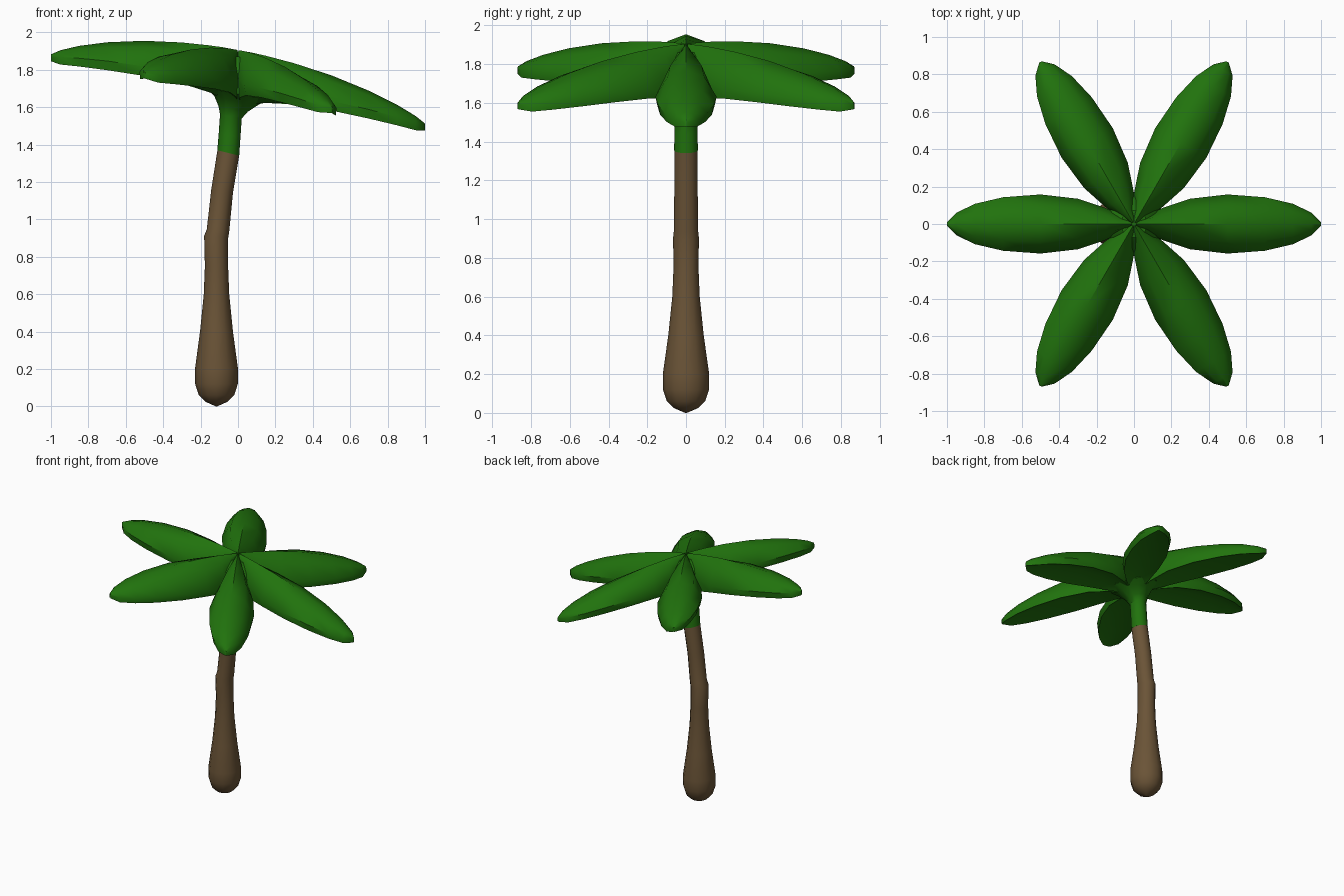
import bpy, bmesh
from math import cos, sin, pi

old = bpy.data.objects.get("Cube")
if old:
    bpy.data.objects.remove(old, do_unlink=True)


def material(name, rgb):
    m = bpy.data.materials.new(name)
    m.use_nodes = True
    m.diffuse_color = (*rgb, 1)
    m.node_tree.nodes["Principled BSDF"].inputs["Base Color"].default_value = (*rgb, 1)
    return m


BARK = material("bark_brown", (0.145, 0.088, 0.038))
LEAF = material("leaf_green", (0.015, 0.17, 0.004))
SLOPE = 0.185  # sideways tilt of the crown


def loft(name, rings, mat, angle):
    """Skin closed rings of points and cap both ends."""
    bm = bmesh.new()
    loops = [[bm.verts.new(p) for p in ring] for ring in rings]
    n = len(loops[0])
    for a, b in zip(loops, loops[1:]):
        for i in range(n):
            j = (i + 1) % n
            bm.faces.new((a[i], a[j], b[j], b[i]))
    bm.faces.new(loops[0][::-1])
    bm.faces.new(loops[-1])
    bmesh.ops.remove_doubles(bm, verts=bm.verts, dist=0.0005)
    bmesh.ops.recalc_face_normals(bm, faces=bm.faces)
    me = bpy.data.meshes.new(name)
    bm.to_mesh(me)
    bm.free()
    ob = bpy.data.objects.new(name, me)
    bpy.context.collection.objects.link(ob)
    me.materials.append(mat)
    bpy.ops.object.select_all(action="DESELECT")
    ob.select_set(True)
    bpy.context.view_layer.objects.active = ob
    bpy.ops.object.shade_smooth_by_angle(angle=angle)
    return ob


def stem_ring(z, cx, r, tilt, sides=12):
    pts = []
    for i in range(sides):
        a = 2 * pi * i / sides
        pts.append((cx + r * cos(a), 1.04 * r * sin(a), z - tilt * r * cos(a)))
    return pts


# Trunk: bulbous foot, slim leaning shaft with a small bark ledge
trunk = [(0, -.115, .004, 0), (.025, -.115, .06, 0), (.06, -.115, .095, 0),
         (.12, -.115, .114, 0), (.2, -.115, .115, 0), (.4, -.115, .088, 0),
         (.6, -.115, .068, 0), (.75, -.115, .062, 0), (.905, -.117, .064, .1),
         (.94, -.107, .06, .1), (1.15, -.085, .058, .15), (1.355, -.052, .058, .25)]
loft("trunk", [stem_ring(*s) for s in trunk], BARK, 0.6)

# Green neck flaring into the crown
neck = [(1.355, -.052, .0585, .25), (1.45, -.045, .058, .2), (1.55, -.038, .058, .19),
        (1.59, -.026, .078, .19), (1.635, -.008, .118, .19), (1.67, 0, .165, .19),
        (1.74, 0, .16, .19), (1.81, 0, .13, .19), (1.87, 0, .07, .19)]
loft("crown_neck", [stem_ring(*s) for s in neck], LEAF, 0.6)

# Leaf stations: distance out, half width, ridge, rim and underside heights
stations = [(.01, .006, 1.905, 1.89, 1.62), (.08, .046, 1.905, 1.81, 1.63),
            (.15, .085, 1.902, 1.755, 1.65), (.3, .135, 1.89, 1.725, 1.67),
            (.5, .158, 1.862, 1.725, 1.674), (.7, .143, 1.817, 1.717, 1.668),
            (.85, .108, 1.77, 1.704, 1.66), (.95, .06, 1.728, 1.692, 1.652),
            (1.0, .008, 1.697, 1.684, 1.66)]


def leaf_ring(r, w, top, rim, low, a):
    shoulder = rim + 0.74 * (top - rim)
    arch = low + 0.3 * w
    section = [(w, rim), (.6 * w, shoulder), (0, top), (-.6 * w, shoulder), (-w, rim),
               (-.93 * w, low), (0, arch), (.93 * w, low)]
    pts = []
    for s, z in section:
        x, y = r * cos(a) - s * sin(a), r * sin(a) + s * cos(a)
        pts.append((x, y, z - SLOPE * x))
    return pts


for k in range(6):
    a = k * pi / 3
    loft(f"leaf_{k + 1}", [leaf_ring(*s, a) for s in stations], LEAF, 0.8)
